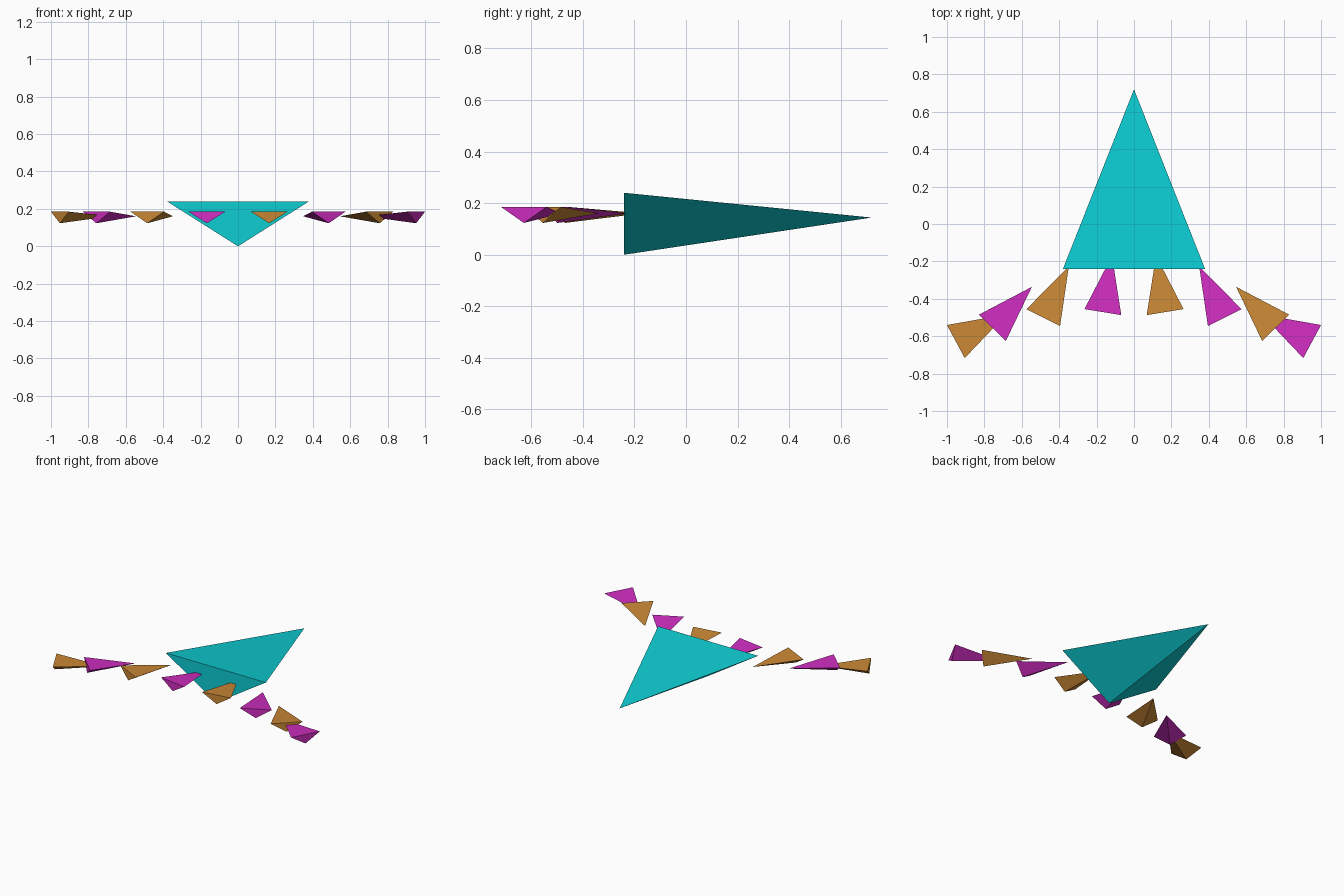
import bpy
import bmesh
from mathutils import Vector

cube = bpy.data.objects.get("Cube")
if cube:
    bpy.data.objects.remove(cube, do_unlink=True)


def material(name, rgb):
    mat = bpy.data.materials.new(name)
    mat.use_nodes = True
    color = (*rgb, 1.0)
    mat.diffuse_color = color
    mat.node_tree.nodes["Principled BSDF"].inputs["Base Color"].default_value = color
    return mat


def spike(name, left, right, top, bottom, length, mat):
    """Three-sided pyramid: wide base edge left-right, keel below, tip ahead."""
    a, b = Vector(left), Vector(right)
    mid, edge = (a + b) / 2, (b - a).normalized()
    tip = mid + Vector((-edge.y, edge.x)) * length
    tip_z = bottom + 0.6 * (top - bottom)
    bm = bmesh.new()
    va, vb, keel, vt = [bm.verts.new((p.x, p.y, z)) for p, z in
                        ((a, top), (b, top), (mid, bottom), (tip, tip_z))]
    for face in ((va, vb, vt), (va, keel, vb), (vb, keel, vt), (keel, va, vt)):
        bm.faces.new(face)
    bmesh.ops.recalc_face_normals(bm, faces=bm.faces)
    mesh = bpy.data.meshes.new(name)
    bm.to_mesh(mesh)
    bm.free()
    mesh.materials.append(mat)
    obj = bpy.data.objects.new(name, mesh)
    bpy.context.collection.objects.link(obj)
    return obj


turquoise = material("turquoise", (0.004, 0.61, 0.65))
orange = material("orange", (0.6, 0.25, 0.036))
magenta = material("magenta", (0.63, 0.027, 0.53))

# Large body
spike("body", (-0.38, -0.24), (0.38, -0.24), 0.24, 0.0, 0.96, turquoise)

# Fan of small spikes, mirrored in shape with alternating colours
bases = [((-1.0, -0.54), (-0.905, -0.717)),
         ((-0.83, -0.485), (-0.685, -0.625)),
         ((-0.575, -0.455), (-0.395, -0.545)),
         ((-0.265, -0.455), (-0.068, -0.487))]
for i, (outer, inner) in enumerate(bases):
    spike(f"right_spike_{i + 1}", outer, inner, 0.185, 0.123, 0.305,
          magenta if i % 2 else orange)
    spike(f"left_spike_{i + 1}", (-inner[0], inner[1]), (-outer[0], outer[1]),
          0.185, 0.123, 0.305, orange if i % 2 else magenta)
